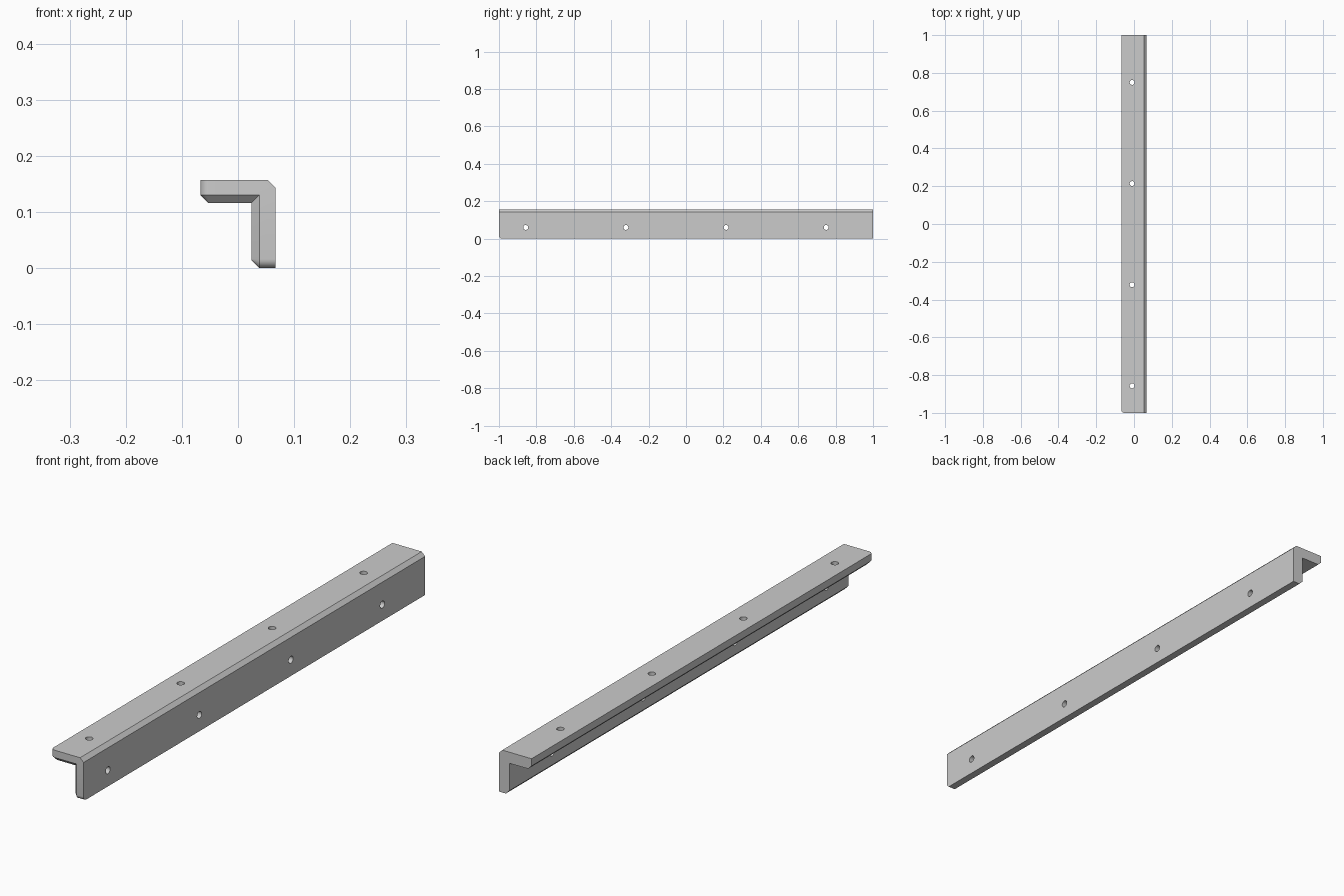
import bpy
import bmesh
from math import pi
from mathutils import Matrix, Vector

cube = bpy.data.objects.get("Cube")
if cube:
    bpy.data.objects.remove(cube, do_unlink=True)

LEFT, RIGHT, TOP = -0.067, 0.067, 0.157
THICK, CHAMFER, ROUND = 0.043, 0.014, 0.016
INNER_X, INNER_Z = RIGHT - THICK, TOP - 0.041
EPS = 1e-4

grey = bpy.data.materials.new("plain grey")
grey.use_nodes = True
color = (0.6, 0.6, 0.6, 1)
grey.diffuse_color = color
grey.node_tree.nodes["Principled BSDF"].inputs["Base Color"].default_value = color


def make_object(name, bm):
    bmesh.ops.recalc_face_normals(bm, faces=bm.faces)
    mesh = bpy.data.meshes.new(name)
    bm.to_mesh(mesh)
    bm.free()
    mesh.materials.append(grey)
    obj = bpy.data.objects.new(name, mesh)
    bpy.context.collection.objects.link(obj)
    return obj


# Angle profile with a chamfered outer corner, extruded along y
profile = [(LEFT, TOP), (RIGHT - CHAMFER, TOP), (RIGHT, TOP - CHAMFER),
           (RIGHT, 0), (INNER_X, 0), (INNER_X, INNER_Z), (LEFT, INNER_Z)]
bm = bmesh.new()
face = bm.faces.new([bm.verts.new((x, -1, z)) for x, z in profile])
ext = bmesh.ops.extrude_face_region(bm, geom=[face], use_keep_orig=True)
bmesh.ops.translate(bm, vec=(0, 2, 0),
                    verts=[v for v in ext["geom"] if isinstance(v, bmesh.types.BMVert)])
bmesh.ops.recalc_face_normals(bm, faces=bm.faces)


def all_at(edge, axis, value):
    return all(abs(v.co[axis] - value) < EPS for v in edge.verts)


# Rounded corners at the front end of both flanges
corners = [e for e in bm.edges if all_at(e, 1, -1)
           and (all_at(e, 0, LEFT) or all_at(e, 2, 0))]
bmesh.ops.bevel(bm, geom=corners, offset=ROUND, segments=6, profile=0.5,
                affect='EDGES', clamp_overlap=False)

# Chamfer around the rim of the two inner faces, except at the back end
bm.normal_update()
inner = {f for f in bm.faces
         if all(abs(v.co.z - INNER_Z) < EPS for v in f.verts)
         or all(abs(v.co.x - INNER_X) < EPS for v in f.verts)}
rim = [e for e in bm.edges if sum(f in inner for f in e.link_faces) == 1
       and not all_at(e, 1, 1)]
bmesh.ops.bevel(bm, geom=rim, offset=CHAMFER, segments=1,
                affect='EDGES', clamp_overlap=False)
rail = make_object("angle_rail", bm)

# Screw holes through both flanges
bm = bmesh.new()
for i in range(4):
    y = -0.857 + i * 0.5355
    for spot, turn in ((Vector((-0.01, y, TOP)), Matrix.Identity(4)),
                       (Vector((RIGHT, y, 0.06)), Matrix.Rotation(pi / 2, 4, 'Y'))):
        bmesh.ops.create_cone(bm, cap_ends=True, segments=24, radius1=0.013,
                              radius2=0.013, depth=0.12,
                              matrix=Matrix.Translation(spot) @ turn)
cutter = make_object("hole_cutter", bm)
cutter.hide_render = True

bpy.ops.object.select_all(action='DESELECT')
rail.select_set(True)
bpy.context.view_layer.objects.active = rail
cut = rail.modifiers.new("screw_holes", 'BOOLEAN')
cut.operation = 'DIFFERENCE'
cut.solver = 'EXACT'
cut.object = cutter
bpy.ops.object.modifier_apply(modifier=cut.name)
bpy.data.objects.remove(cutter, do_unlink=True)
bpy.ops.object.shade_smooth_by_angle(angle=pi / 6)
